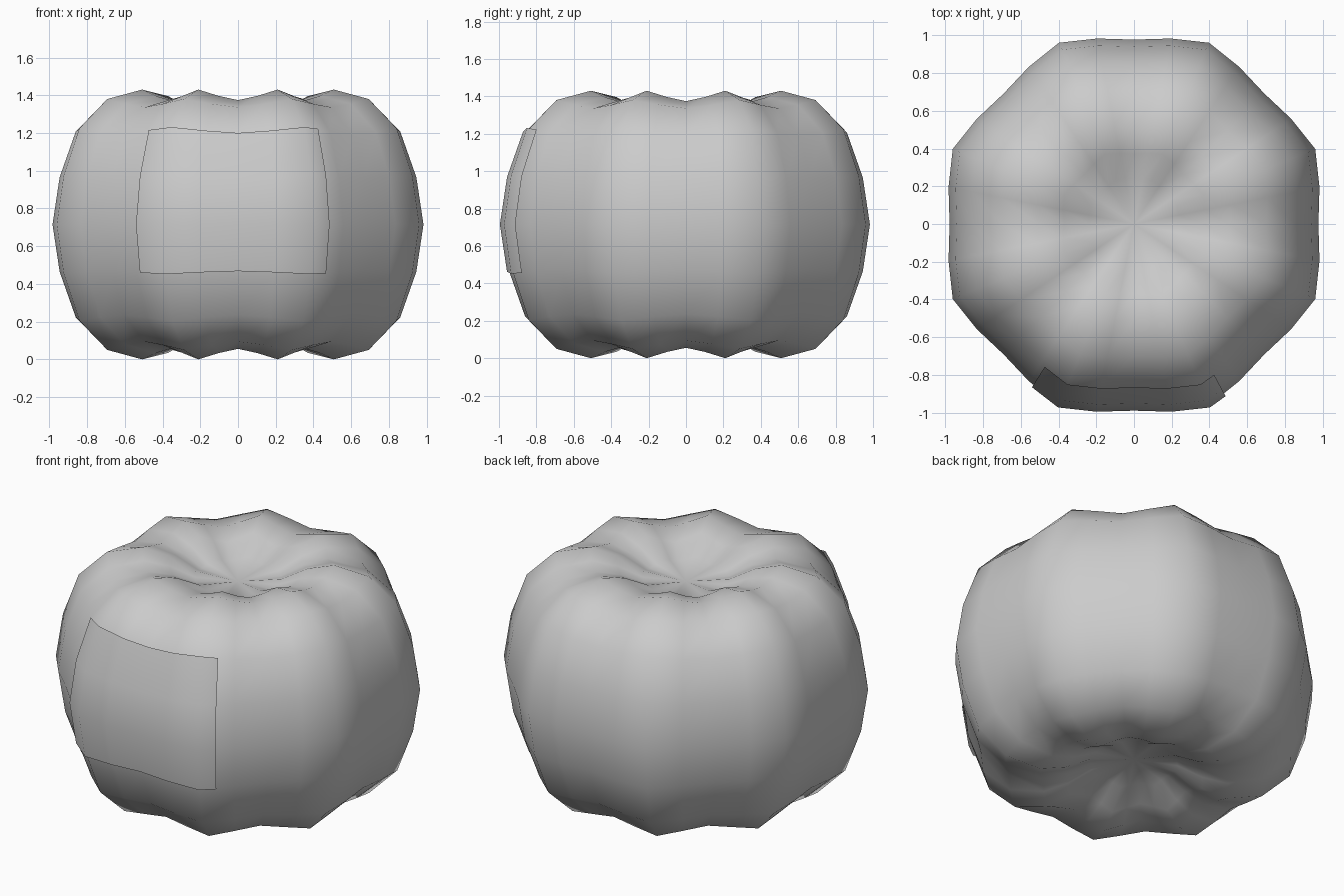
import bpy
import bmesh
from math import sin, cos, radians

cube = bpy.data.objects.get("Cube")
if cube:
    bpy.data.objects.remove(cube)

SEGMENTS = 32
STEP = 360 / SEGMENTS
MID = 0.715
# One lobe from groove to groove, as a share of the full radius
LOBE = [0.94, 0.964, 1.0, 0.964]
# Half profile along a lobe crest: radius, height above the middle, groove strength
UPPER = [(1.0, 0.26, 1), (0.91, 0.51, 1), (0.75, 0.665, 1.1),
         (0.55, 0.715, 1.3), (0.4, 0.68, 1.2), (0.25, 0.6, 0.7)]
EQUATOR = (1.04, 0, 1)
PROFILE = [(r, -z, k) for r, z, k in reversed(UPPER)] + [EQUATOR] + UPPER

grey = bpy.data.materials.new("plain grey")
grey.use_nodes = True
colour = (0.6, 0.6, 0.6, 1)
grey.diffuse_color = colour
grey.node_tree.nodes["Principled BSDF"].inputs["Base Color"].default_value = colour


def surface(angle, row, lift=1.0):
    """Point on the lobed skin, pulled toward the middle in the grooves."""
    r, z, strength = row
    place = angle / STEP
    i = int(place // 1)
    t = place - i
    share = LOBE[i % 4] * (1 - t) + LOBE[(i + 1) % 4] * t
    share = (1 - (1 - share) * strength) * lift
    a = radians(angle)
    return (r * share * cos(a), r * share * sin(a), MID + z * share)


def grid(bm, angles, rows, closed=False, lift=1.0):
    rings = [[bm.verts.new(surface(a, row, lift)) for a in angles] for row in rows]
    count = len(angles)
    for low, high in zip(rings, rings[1:]):
        for i in range(count if closed else count - 1):
            j = (i + 1) % count
            bm.faces.new((low[i], low[j], high[j], high[i]))
    return rings


def finish(bm, name):
    mesh = bpy.data.meshes.new(name)
    bm.to_mesh(mesh)
    bm.free()
    mesh.materials.append(grey)
    mesh.shade_smooth()
    obj = bpy.data.objects.new(name, mesh)
    bpy.context.collection.objects.link(obj)
    return obj


# Lobed body with dimpled ends
bm = bmesh.new()
rings = grid(bm, [i * STEP for i in range(SEGMENTS)], PROFILE, closed=True)
for ring, side in ((rings[0], -1), (rings[-1], 1)):
    pole = bm.verts.new((0, 0, MID + side * 0.56))
    for i in range(SEGMENTS):
        a, b = ring[i], ring[(i + 1) % SEGMENTS]
        bm.faces.new((a, b, pole) if side > 0 else (b, a, pole))
finish(bm, "pumpkin_body")

# Thin curved panel lying on the front
bm = bmesh.new()
columns = [-122] + [-i * STEP for i in range(10, 5, -1)] + [-62]
middle = len(UPPER)
grid(bm, columns, PROFILE[middle - 1:middle + 3], lift=1.012)
finish(bm, "front_panel")
